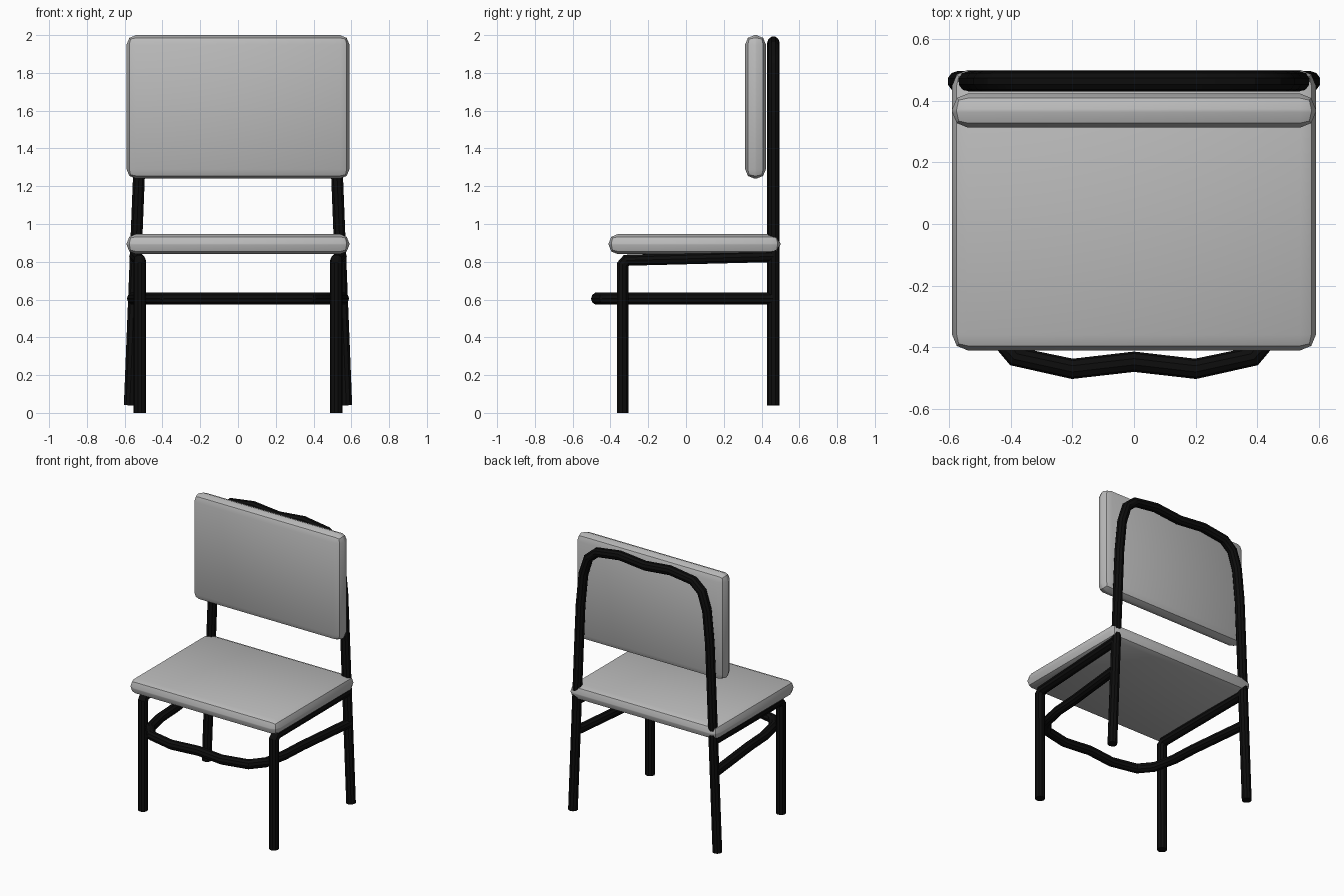
import bpy
import bmesh
from mathutils import Vector

if "Cube" in bpy.data.objects:
    bpy.data.objects.remove(bpy.data.objects["Cube"], do_unlink=True)


def make_material(name, value):
    mat = bpy.data.materials.new(name)
    mat.use_nodes = True
    colour = (value, value, value, 1)
    mat.diffuse_color = colour
    mat.node_tree.nodes["Principled BSDF"].inputs["Base Color"].default_value = colour
    return mat


GREY = make_material("light grey", 0.5)
BLACK = make_material("black", 0.004)
TUBE_RADIUS = 0.033


def select_only(obj):
    bpy.ops.object.select_all(action="DESELECT")
    obj.select_set(True)
    bpy.context.view_layer.objects.active = obj


def cushion(name, low, high):
    """Slab with soft two-step edges."""
    low, high = Vector(low), Vector(high)
    mesh = bpy.data.meshes.new(name)
    bm = bmesh.new()
    bmesh.ops.create_cube(bm, size=1)
    for v in bm.verts:
        v.co = (low + high) / 2 + v.co * (high - low)
    bmesh.ops.bevel(bm, geom=bm.edges[:], offset=0.05, segments=2,
                    profile=0.5, affect="EDGES")
    bm.to_mesh(mesh)
    bm.free()
    obj = bpy.data.objects.new(name, mesh)
    bpy.context.collection.objects.link(obj)
    mesh.materials.append(GREY)
    select_only(obj)
    bpy.ops.object.shade_smooth_by_angle()


def tube(name, points):
    """Capped round tube along a path, turned into a mesh."""
    curve = bpy.data.curves.new(name, "CURVE")
    curve.dimensions = "3D"
    curve.bevel_depth = TUBE_RADIUS
    curve.bevel_resolution = 3
    curve.use_fill_caps = True
    spline = curve.splines.new("POLY")
    spline.points.add(len(points) - 1)
    for target, p in zip(spline.points, points):
        target.co = (*p, 1)
    obj = bpy.data.objects.new(name, curve)
    bpy.context.collection.objects.link(obj)
    curve.materials.append(BLACK)
    select_only(obj)
    bpy.ops.object.convert(target="MESH")
    bpy.ops.object.shade_smooth_by_angle()


def mirrored(half):
    """Complete a path that ends on the centre line."""
    return half + [(-x, y, z) for x, y, z in reversed(half[:-1])]


# Padded panels
cushion("seat", (-0.59, -0.41, 0.84), (0.59, 0.5, 0.947))
cushion("backrest", (-0.59, 0.313, 1.24), (0.59, 0.423, 2.0))

# Rear legs and back hoop in one tube, dipping at the middle of the top
BACK_Y = 0.463
arch = [(0.573, 0.04), (0.525, 1.24), (0.513, 1.52), (0.49, 1.75),
        (0.45, 1.875), (0.38, 1.935), (0.2, 1.96), (0, 1.94)]
tube("rear_legs_and_back_frame", mirrored([(x, BACK_Y, z) for x, z in arch]))

# Horizontal brace sweeping round the front
brace = [(0.555, BACK_Y), (0.505, 0), (0.495, -0.18), (0.46, -0.34),
         (0.385, -0.43), (0.2, -0.47), (0, -0.447)]
tube("foot_brace", mirrored([(x, y, 0.605) for x, y in brace]))

# Front legs bending into the side rails under the seat
for side, label in ((1, "left"), (-1, "right")):
    tube(f"front_leg_and_rail_{label}",
         [(side * x, y, z) for x, y, z in
          ((0.52, -0.335, 0), (0.52, -0.335, 0.785),
           (0.521, -0.315, 0.808), (0.543, BACK_Y, 0.83))])
